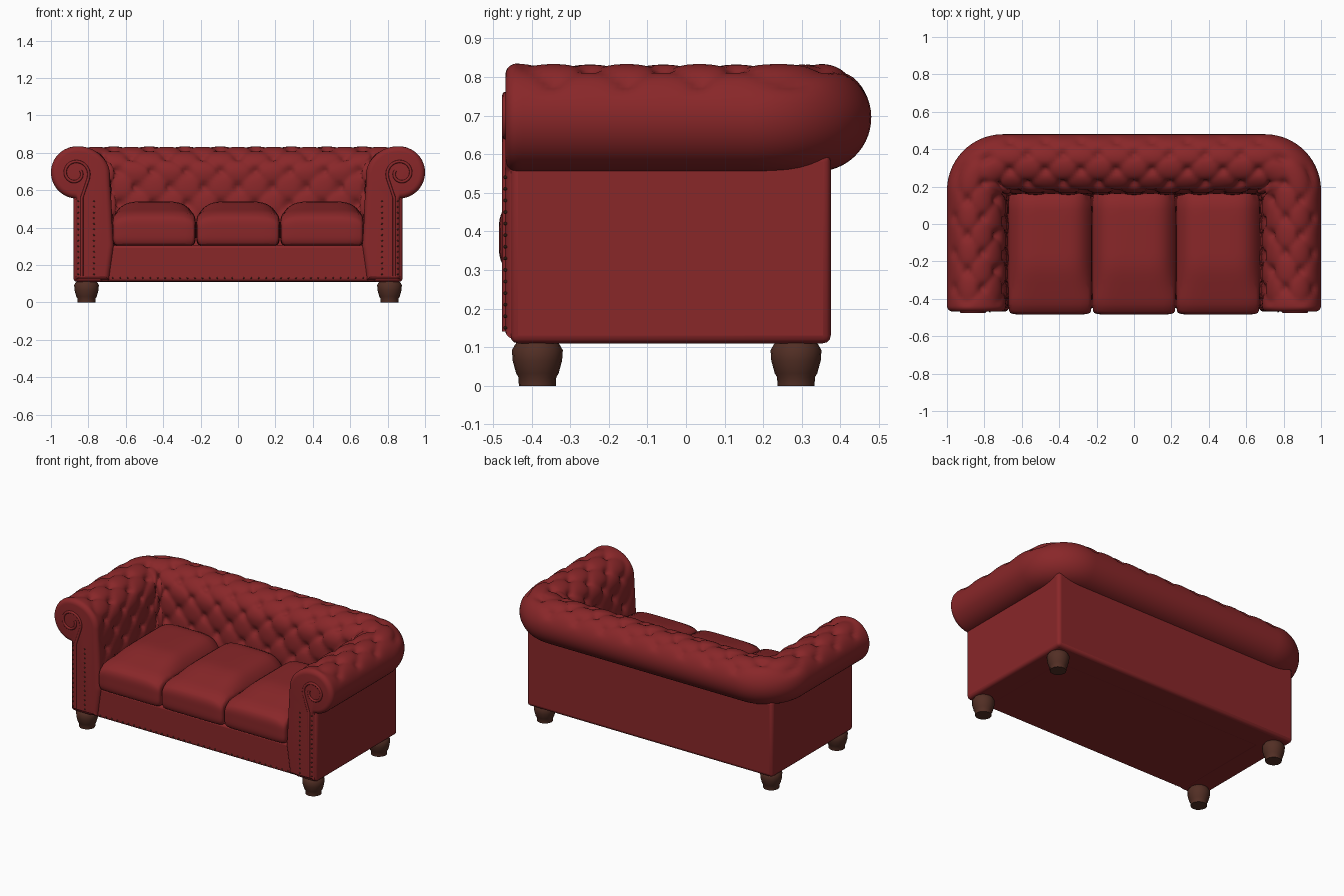
import bpy, bmesh, math
from mathutils import Vector

if "Cube" in bpy.data.objects:
    bpy.data.objects.remove(bpy.data.objects["Cube"])


def material(name, rgb):
    m = bpy.data.materials.new(name)
    m.use_nodes = True
    m.diffuse_color = (*rgb, 1)
    b = m.node_tree.nodes["Principled BSDF"]
    b.inputs["Base Color"].default_value = (*rgb, 1)
    b.inputs["Roughness"].default_value = 0.6
    return m


RED = material("red leather", (0.25, 0.02, 0.022))
BROWN = material("dark wood", (0.085, 0.028, 0.018))
BRASS = material("aged brass", (0.09, 0.035, 0.02))


def finish(name, bm, mat, angle=40, mirror=(False, False), bevel=0):
    bmesh.ops.recalc_face_normals(bm, faces=bm.faces)
    me = bpy.data.meshes.new(name)
    bm.to_mesh(me)
    bm.free()
    ob = bpy.data.objects.new(name, me)
    bpy.context.collection.objects.link(ob)
    me.materials.append(mat)
    if bevel:
        mod = ob.modifiers.new("soft edges", 'BEVEL')
        mod.width, mod.segments = bevel, 3
    if any(mirror):
        mod = ob.modifiers.new("mirror", 'MIRROR')
        mod.use_axis = (*mirror, False)
    bpy.ops.object.select_all(action='DESELECT')
    bpy.context.view_layer.objects.active = ob
    ob.select_set(True)
    bpy.ops.object.shade_smooth_by_angle(angle=math.radians(angle))
    return ob


def prism(name, outline, z0, z1, bevel):
    bm = bmesh.new()
    face = bm.faces.new([bm.verts.new((x, y, z0)) for x, y in outline])
    ext = bmesh.ops.extrude_face_region(bm, geom=[face])["geom"]
    for v in ext:
        if isinstance(v, bmesh.types.BMVert):
            v.co.z = z1
    finish(name, bm, RED, bevel=bevel)


# Outer walls: U-shaped footprint, and the seat base between them
half = [(0.88, 0.375), (0.88, -0.455), (0.72, -0.455), (0.72, 0.2)]
prism("outer_walls", half + [(-x, y) for x, y in reversed(half)], 0.11, 0.6, 0.02)
prism("seat_base", [(-0.75, -0.448), (0.75, -0.448), (0.75, 0.25), (-0.75, 0.25)],
      0.112, 0.305, 0.015)


# Rolled arm and back section as (inset from the outside, height)
def arc(cd, cz, rd, rz, a0, a1, n):
    out = []
    for i in range(n + 1):
        a = math.radians(a0 + (a1 - a0) * i / n)
        out.append((cd + rd * math.cos(a), cz + rz * math.sin(a)))
    return out


corners = [(0.13, 0.12), (0.13, 0.556)]
corners += arc(0.14, 0.695, 0.14, 0.14, 268, 90, 26)
corners += arc(0.14, 0.68, 0.175, 0.155, 87, 0, 18)
corners += [(0.325, 0.5), (0.335, 0.3), (0.31, 0.12)]
profile = []
for a, b in zip(corners, corners[1:] + corners[:1]):
    a, b = Vector(a), Vector(b)
    n = max(1, round((b - a).length / 0.016))
    profile += [a.lerp(b, i / n) for i in range(n)]
N = len(profile)
lengths, normals = [0.0], []
for i, p in enumerate(profile):
    t = (profile[(i + 1) % N] - profile[i - 1]).normalized()
    normals.append(Vector((-t.y, t.x)))
    lengths.append(lengths[-1] + (profile[(i + 1) % N] - p).length)

FRONT, BACK, RADIUS = -0.468, 0.48, 0.3
ARM, BEND, REAR = 0.65, 0.2, 0.7
TOTAL = ARM + BEND + REAR


def smooth(a, b, x):
    x = min(1, max(0, (x - a) / (b - a)))
    return x * x * (3 - 2 * x)


def tuft(s, i):
    """Depth of the diamond buttoning at a point of the roll."""
    d, z = profile[i]
    if z < 0.3 or (d < 0.2 and z < 0.695):
        return 0
    fade = smooth(0.0, 0.06, d) * smooth(0.02, 0.09, s) * smooth(0.3, 0.4, z)
    p, q = (TOTAL - s) / 0.19, (lengths[i] - 0.66) / 0.18
    a, b = p + q, p - q
    puff = abs(math.sin(math.pi * a / 1) * math.sin(math.pi * b / 1)) ** 0.5
    near = (math.sin(math.pi * a) ** 2 + math.sin(math.pi * b) ** 2)
    return fade * (0.010 * (1 - puff) + 0.024 * math.exp(-near * 3))


def place(d, z, s):
    """Follow the U path: arm, bend, then half of the back."""
    r = max(RADIUS - d, 0.03)
    cx, cy = 1 - d - r, BACK - d - r
    if s <= ARM:
        return (1 - d, FRONT + (cy - FRONT) * s / ARM, z)
    if s <= ARM + BEND:
        a = (s - ARM) / BEND * math.pi / 2
        return (cx + r * math.cos(a), cy + r * math.sin(a), z)
    return (cx * (TOTAL - s) / REAR, BACK - d, z)


# Tufted roll, with a rounded front end
bm = bmesh.new()
stations = [(0.03 * (1 - math.sin(k * math.pi / 10)), 0.03 * (1 - math.cos(k * math.pi / 10)))
            for k in range(5)]
stations += [(0, 0.03 + (TOTAL - 0.03) * k / 110) for k in range(111)]
rings = []
for inset, s in stations:
    ring = []
    for i, p in enumerate(profile):
        q = p - normals[i] * (inset + tuft(s, i))
        ring.append(bm.verts.new(place(q.x, q.y, s)))
    rings.append(ring)
for r0, r1 in zip(rings, rings[1:]):
    for i in range(N):
        j = (i + 1) % N
        bm.faces.new((r0[i], r0[j], r1[j], r1[i]))
bm.faces.new(rings[0])
finish("tufted_arms_and_back", bm, RED, angle=60, mirror=(True, False))

# Three plump seat cushions
for k, side in enumerate(("right", "middle", "left")):
    bm = bmesh.new()
    bmesh.ops.create_cube(bm, size=2)
    bmesh.ops.subdivide_edges(bm, edges=bm.edges[:], cuts=15, use_grid_fill=True)
    for v in bm.verts:
        u, f, w = v.co
        dome = (1 - abs(u) ** 5) * (1 - 0.75 * smooth(0.1, 1, -f))
        top = 0.47 + 0.07 * dome - 0.025 * abs(f) ** 12
        pinch = 1 - 0.05 * w ** 4
        corner = 1 - 0.03 * (u * f) ** 8
        v.co = ((k - 1) * 0.449 + 0.224 * u * pinch * corner,
                -0.155 + 0.33 * f * pinch * corner,
                0.305 + (top - 0.305) * (w + 1) / 2)
    finish(side + "_seat_cushion", bm, RED, angle=50, bevel=0.012)

# Scroll piping on the arm fronts
curve = bpy.data.curves.new("scroll_piping", 'CURVE')
curve.dimensions, curve.bevel_depth, curve.bevel_resolution = '3D', 0.008, 2
path = [(0.835, 0.14), (0.835, 0.35), (0.835, 0.56)]
for i in range(25):
    a = math.radians(200 - i * 17)
    r = 0.075 - 0.0018 * i
    path.append((0.87 + r * math.cos(a), 0.69 + r * math.sin(a)))
for sx in (1, -1):
    sp = curve.splines.new('POLY')
    sp.points.add(len(path) - 1)
    for pt, (x, z) in zip(sp.points, path):
        pt.co = (sx * x, FRONT, z, 1)
curve.materials.append(RED)
bpy.context.collection.objects.link(bpy.data.objects.new("scroll_piping", curve))

# Small nail heads along the pillar edges and the bottom rail
bm = bmesh.new()
spots = [(x, FRONT, 0.15 + 0.03 * i) for x in (0.77, 0.855) for i in range(14)]
spots += [(0.03 + 0.04 * i, -0.449, 0.13) for i in range(17)]
for spot in spots:
    new = bmesh.ops.create_icosphere(bm, subdivisions=1, radius=0.005)["verts"]
    bmesh.ops.translate(bm, verts=new, vec=spot)
finish("nail_heads", bm, BRASS, mirror=(True, False))

# Turned feet
bm = bmesh.new()
foot = [(0, 0), (0.048, 0), (0.049, 0.022), (0.055, 0.032), (0.064, 0.065),
        (0.066, 0.092), (0.058, 0.106), (0.05, 0.116), (0, 0.116)]
for y in (-0.385, 0.285):
    vs = [bm.verts.new((0.81 + r, y, z)) for r, z in foot]
    es = [bm.edges.new(e) for e in zip(vs, vs[1:])]
    bmesh.ops.spin(bm, geom=vs + es, cent=(0.81, y, 0), axis=(0, 0, 1),
                   angle=math.tau, steps=16)
bmesh.ops.remove_doubles(bm, verts=bm.verts, dist=0.0005)
finish("turned_feet", bm, BROWN, mirror=(True, False))
